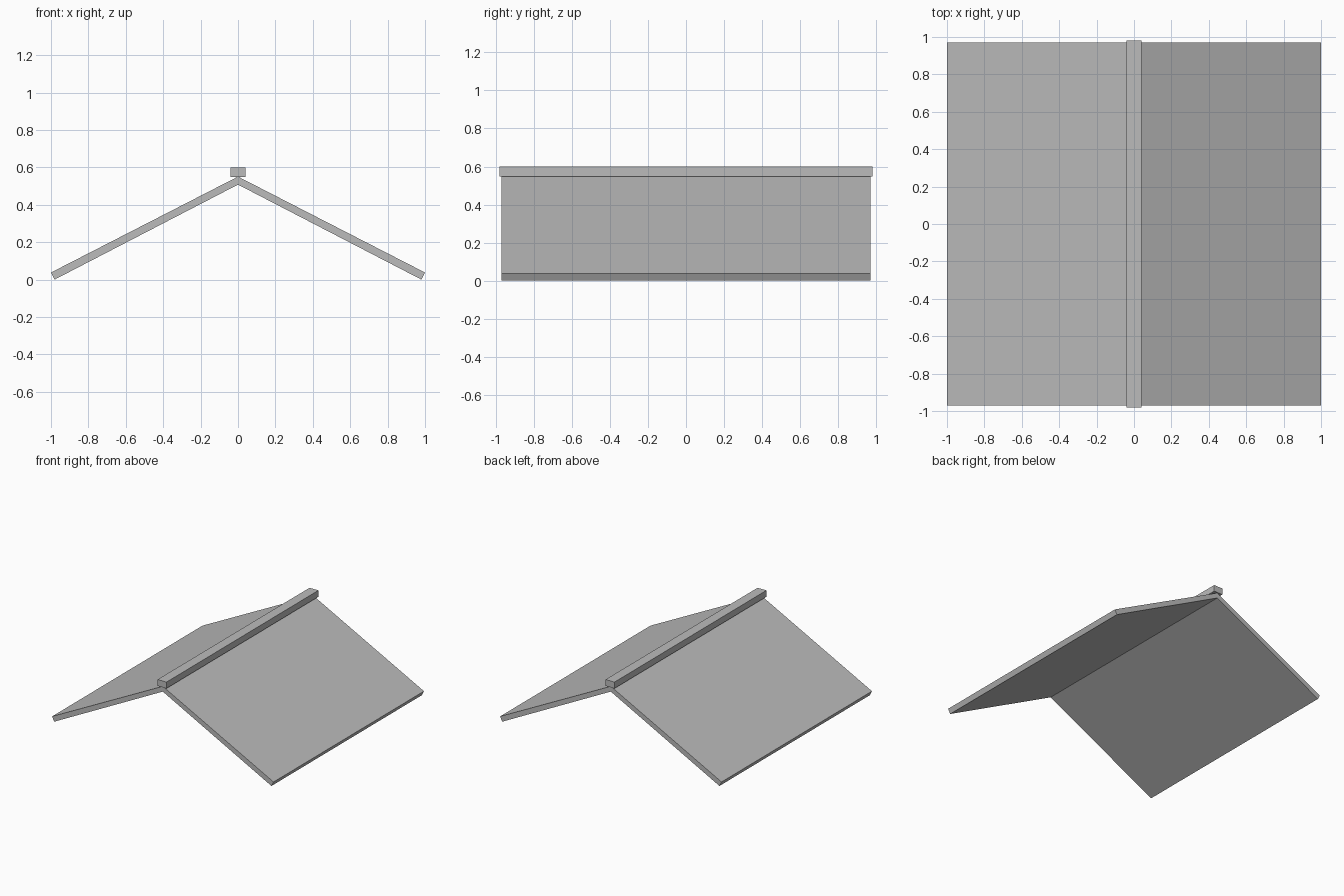
import bpy
import bmesh

if "Cube" in bpy.data.objects:
    bpy.data.objects.remove(bpy.data.objects["Cube"])

grey = bpy.data.materials.new("plain grey")
grey.diffuse_color = (0.5, 0.5, 0.5, 1)
grey.use_nodes = True
grey.node_tree.nodes["Principled BSDF"].inputs["Base Color"].default_value = grey.diffuse_color


def extrude_profile(name, profile, half_length):
    """Extrude an (x, z) outline along y, centred on y = 0."""
    bm = bmesh.new()
    face = bm.faces.new([bm.verts.new((x, -half_length, z)) for x, z in profile])
    result = bmesh.ops.extrude_face_region(bm, geom=[face])
    moved = [v for v in result["geom"] if isinstance(v, bmesh.types.BMVert)]
    bmesh.ops.translate(bm, verts=moved, vec=(0, 2 * half_length, 0))
    bmesh.ops.recalc_face_normals(bm, faces=bm.faces)
    mesh = bpy.data.meshes.new(name)
    bm.to_mesh(mesh)
    bm.free()
    mesh.materials.append(grey)
    obj = bpy.data.objects.new(name, mesh)
    bpy.context.collection.objects.link(obj)
    return obj


# Two sloping roof panels, mitred together at the ridge
for side, name in ((-1, "left_roof_panel"), (1, "right_roof_panel")):
    extrude_profile(name, [(side * 1.0, 0.038), (side * 0.981, 0.0),
                           (0, 0.508), (0, 0.551)], 0.97)

# Ridge beam resting on the apex, slightly longer than the panels
extrude_profile("ridge_cap", [(-0.04, 0.548), (0.04, 0.548),
                              (0.04, 0.6), (-0.04, 0.6)], 0.98)
